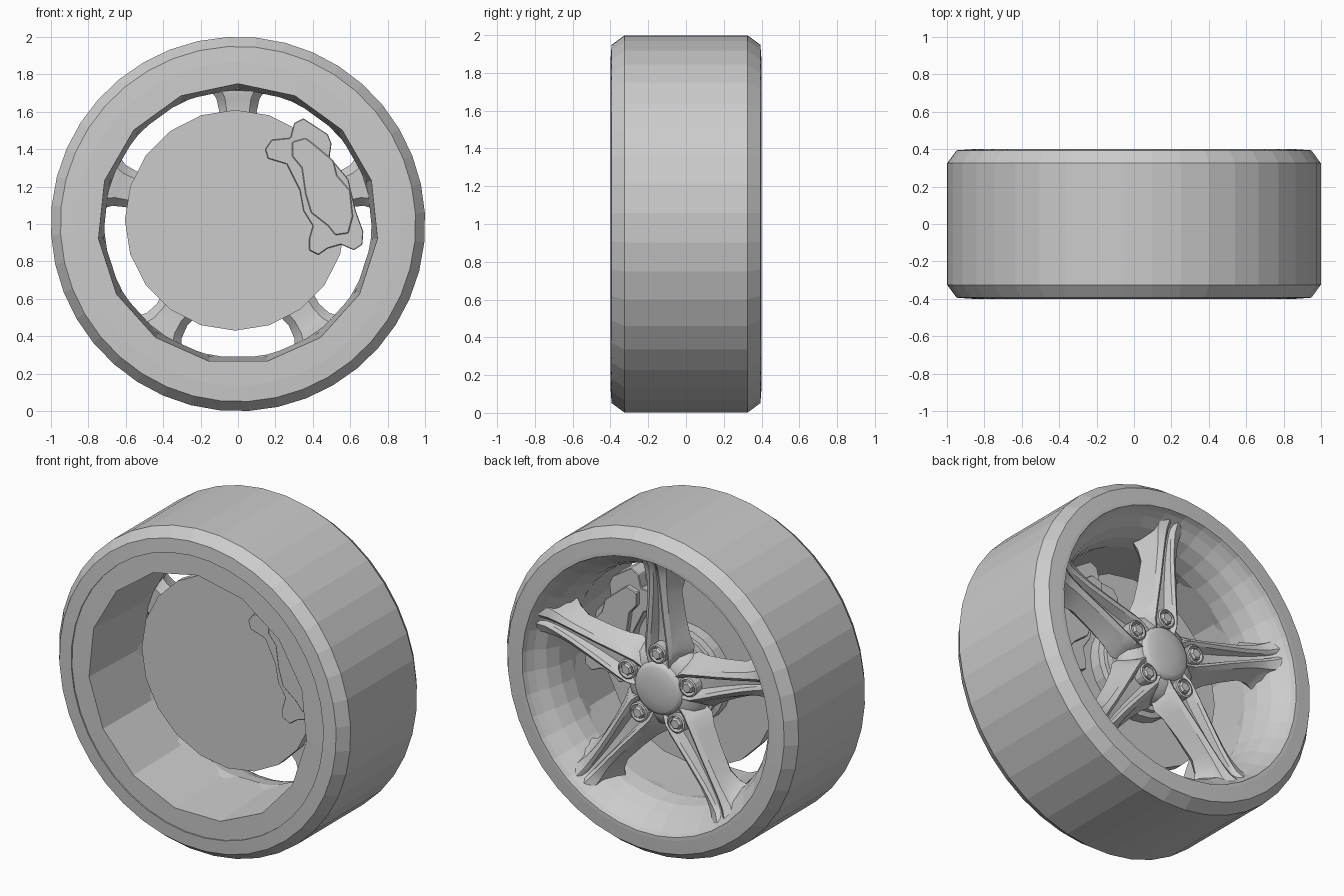
import bpy, bmesh
from math import cos, sin, pi, radians
from mathutils import Vector

cube = bpy.data.objects.get("Cube")
if cube:
    bpy.data.objects.remove(cube, do_unlink=True)


def finish(name, bm):
    bmesh.ops.remove_doubles(bm, verts=bm.verts, dist=0.0005)
    bmesh.ops.recalc_face_normals(bm, faces=bm.faces)
    mesh = bpy.data.meshes.new(name)
    bm.to_mesh(mesh)
    bm.free()
    obj = bpy.data.objects.new(name, mesh)
    bpy.context.collection.objects.link(obj)
    return obj


def bridge(bm, rows):
    """Skin consecutive closed rings of vertices with quads."""
    count = len(rows[0])
    for a, b in zip(rows, rows[1:]):
        for i in range(count):
            j = (i + 1) % count
            bm.faces.new((a[i], a[j], b[j], b[i]))


def revolve(name, profile, sides, centre=(0, 1), phase=pi / 2):
    """Turn a (radius, y) profile about the wheel axis."""
    bm = bmesh.new()
    rows = []
    for r, y in profile:
        angles = [phase + 2 * pi * i / sides for i in range(sides)]
        rows.append([bm.verts.new((centre[0] + r * cos(a), y, centre[1] + r * sin(a)))
                     for a in angles])
    bridge(bm, rows)
    return finish(name, bm)


def plate(name, outline, y0, y1, bevel):
    """Extrude an (x, z) outline along y with softened edges."""
    bm = bmesh.new()
    rows = [[bm.verts.new((x, y, z)) for x, z in outline] for y in (y0, y1)]
    bridge(bm, rows)
    for row in rows:
        bm.faces.new(row)
    mod = finish(name, bm).modifiers.new("Bevel", 'BEVEL')
    mod.width = bevel
    mod.segments = 1


def smooth(obj, angle):
    bpy.ops.object.select_all(action='DESELECT')
    obj.select_set(True)
    bpy.context.view_layer.objects.active = obj
    bpy.ops.object.shade_smooth_by_angle(angle=radians(angle))


# Tyre: flat tread with chamfered shoulders
revolve("tyre", [(0.865, -0.36), (0.865, -0.4), (0.95, -0.394), (1.001, -0.325),
                 (1.001, 0.325), (0.95, 0.394), (0.865, 0.4), (0.845, 0.4)],
        40, phase=radians(3.4))

# Rim: coarse inner barrel and a finer dished outer lip
revolve("rim_barrel", [(0.89, -0.392), (0.75, -0.395), (0.725, 0.11)], 15)
revolve("rim_dish", [(0.725, 0.05), (0.715, 0.1), (0.73, 0.2), (0.765, 0.28),
                     (0.81, 0.33), (0.835, 0.37), (0.846, 0.4)], 40,
        phase=radians(3.4))


# Spokes: twin ridges either side of a central groove, flaring into the rim
def spoke(name, angle):
    # radius, ridge width, foot width, groove width, ridge y, groove y, foot y
    stations = [(0.08, 0.05, 0.07, 0.035, 0.26, 0.24, 0.11),
                (0.2, 0.11, 0.15, 0.06, 0.28, 0.225, 0.1),
                (0.26, 0.112, 0.165, 0.055, 0.284, 0.225, 0.1),
                (0.33, 0.103, 0.14, 0.048, 0.287, 0.225, 0.11),
                (0.45, 0.092, 0.118, 0.035, 0.293, 0.235, 0.12),
                (0.6, 0.08, 0.1, 0.022, 0.3, 0.255, 0.13),
                (0.67, 0.08, 0.115, 0.018, 0.306, 0.268, 0.12),
                (0.72, 0.086, 0.15, 0.015, 0.312, 0.28, 0.11),
                (0.77, 0.094, 0.21, 0.013, 0.322, 0.296, 0.11),
                (0.84, 0.105, 0.25, 0.012, 0.36, 0.345, 0.12)]
    out = Vector((cos(angle), 0, sin(angle)))
    side = Vector((-sin(angle), 0, cos(angle)))
    bm = bmesh.new()
    rows = []
    for r, ridge, foot, groove, top, low, base in stations:
        half = [(groove * 0.6, low), (groove, top - 0.012), (groove + 0.018, top),
                (ridge * 0.85, top - 0.018), (ridge, top - 0.055),
                (foot, base + 0.05), (foot * 0.6, base)]
        section = half + [(-s, y) for s, y in reversed(half)]
        rows.append([bm.verts.new(out * r + side * s + Vector((0, y, 1)))
                     for s, y in section])
    bridge(bm, rows)
    bm.faces.new(rows[0])
    bm.faces.new(rows[-1])
    smooth(finish(name, bm), 25)


for k in range(5):
    a = pi / 2 + k * 2 * pi / 5
    spoke(f"spoke_{k + 1}", a)
    # Wheel nut in its round seat at the root of the spoke
    c = (0.22 * cos(a), 1 + 0.22 * sin(a))
    revolve(f"nut_seat_{k + 1}", [(0.06, 0.18), (0.06, 0.282), (0.05, 0.287),
                                  (0.046, 0.24), (0, 0.24)], 14, centre=c)
    revolve(f"wheel_nut_{k + 1}", [(0.038, 0.235), (0.038, 0.283), (0.028, 0.295),
                                   (0, 0.295)], 6, centre=c, phase=a)

# Wheel centre, webbed out between the spokes, and its shallow cap
smooth(revolve("wheel_centre", [(0, 0.09), (0.23, 0.09), (0.265, 0.12), (0.265, 0.17),
                                (0.235, 0.225), (0.17, 0.262), (0, 0.262)], 30), 35)
smooth(revolve("centre_cap", [(0.165, 0.255), (0.155, 0.278), (0.135, 0.288),
                              (0.07, 0.296), (0, 0.3)], 30), 40)

# Brake disc with a stepped mounting hat
revolve("brake_disc", [(0, -0.08), (0.59, -0.08), (0.59, -0.02), (0, -0.02)], 20,
        centre=(-0.015, 1.02))
revolve("disc_hat", [(0.3, -0.03), (0.3, 0.05), (0.27, 0.06), (0.27, 0.085),
                     (0.2, 0.1), (0, 0.1)], 24)

# Caliper: lobed bracket with a body straddling the disc edge
bracket = [(0.145, 1.4), (0.18, 1.45), (0.28, 1.46), (0.3, 1.54), (0.35, 1.565),
           (0.48, 1.48), (0.5, 1.43), (0.49, 1.36), (0.59, 1.24), (0.63, 1.07),
           (0.67, 0.96), (0.665, 0.89), (0.62, 0.86), (0.55, 0.89), (0.48, 0.87),
           (0.43, 0.835), (0.38, 0.86), (0.38, 0.92), (0.4, 0.99), (0.35, 1.07),
           (0.33, 1.18), (0.26, 1.32), (0.16, 1.35)]
body = [(0.29, 1.44), (0.36, 1.46), (0.39, 1.44), (0.51, 1.34), (0.53, 1.26),
        (0.6, 1.18), (0.615, 1.04), (0.59, 0.95), (0.52, 0.94), (0.48, 0.99),
        (0.39, 1.06), (0.36, 1.16), (0.34, 1.3), (0.29, 1.36)]
plate("caliper_bracket", bracket, -0.11, 0.04, 0.004)
plate("caliper_body", body, -0.12, 0.07, 0.005)
